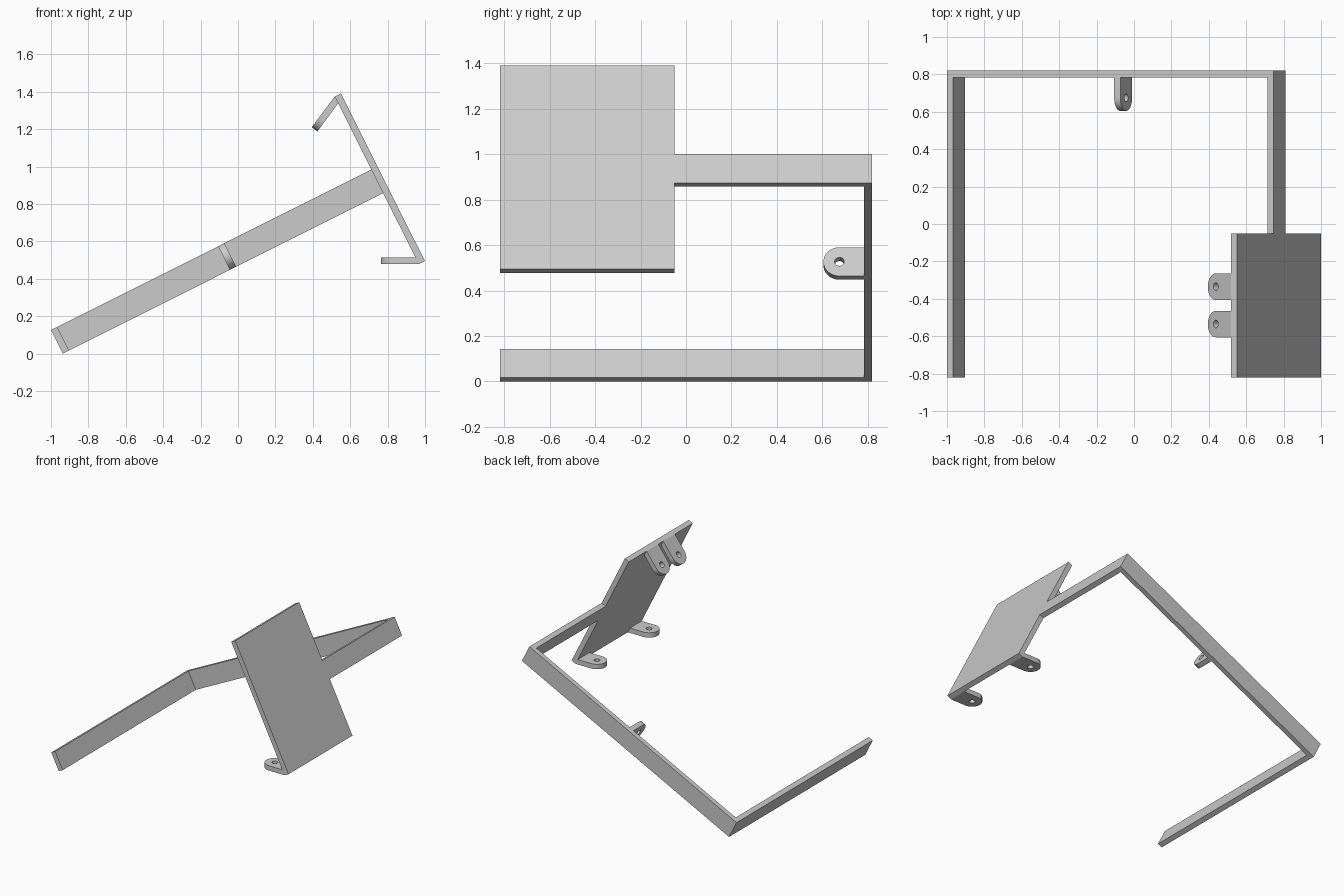
import bpy, bmesh
from math import sin, cos, pi, radians
from mathutils import Vector

if "Cube" in bpy.data.objects:
    bpy.data.objects.remove(bpy.data.objects["Cube"], do_unlink=True)

# Single grey material
GREY = (0.6, 0.6, 0.6, 1.0)
grey = bpy.data.materials.new("plain_grey")
grey.use_nodes = True
grey.diffuse_color = GREY
grey.node_tree.nodes["Principled BSDF"].inputs["Base Color"].default_value = GREY

# Tilted axes: u runs up the long bar, v across its height
TILT = radians(26.6)
Y = Vector((0, 1, 0))
U = Vector((cos(TILT), 0, sin(TILT)))
V = Vector((-sin(TILT), 0, cos(TILT)))
CORNER = Vector((-0.937, 0, 0))      # lowest corner of the frame
LENGTH, HEIGHT, THICK = 1.953, 0.141, 0.037
SIDE = 0.82                          # half depth
PLATE_EDGE = -0.05                   # back edge of the plate
PLATE_LOW, PLATE_HIGH = -0.425, 0.578


def prism(name, loops, origin, a, b, normal, depth):
    """Fill closed 2D loops (later ones are holes) on axes a, b and extrude."""
    bm = bmesh.new()
    for loop in loops:
        verts = [bm.verts.new((p, q, 0)) for p, q in loop]
        for i, vert in enumerate(verts):
            bm.edges.new((vert, verts[i - 1]))
    bmesh.ops.triangle_fill(bm, edges=bm.edges[:], use_beauty=True, normal=(0, 0, 1))
    top = bmesh.ops.extrude_face_region(bm, geom=bm.faces[:], use_keep_orig=True)
    for vert in [g for g in top["geom"] if isinstance(g, bmesh.types.BMVert)]:
        vert.co.z = depth
    for vert in bm.verts:
        p, q, r = vert.co
        vert.co = origin + a * p + b * q + normal * r
    bmesh.ops.recalc_face_normals(bm, faces=bm.faces[:])
    mesh = bpy.data.meshes.new(name)
    bm.to_mesh(mesh)
    bm.free()
    mesh.materials.append(grey)
    mesh.shade_smooth()
    mesh.set_sharp_from_angle(angle=radians(30))
    obj = bpy.data.objects.new(name, mesh)
    bpy.context.collection.objects.link(obj)
    return obj


def tab(name, origin, along, across, normal, length):
    """Round-ended lug with a pin hole; origin is the middle of its root."""
    r, hole = HEIGHT / 2, 0.021
    c = length - r
    arc = [(c + r * cos(t), r * sin(t)) for t in (pi * (i / 24 - 0.5) for i in range(25))]
    ring = [(c + hole * cos(t), hole * sin(t)) for t in (2 * pi * i / 24 for i in range(24))]
    prism(name, [[(0, -r)] + arc + [(0, r)]], origin, along, across, normal, THICK) \
        if hole <= 0 else prism(name, [[(0, -r)] + arc + [(0, r)], ring],
                                origin, along, across, normal, THICK)


# U-shaped frame: free arm, back bar and plate arm
inner = SIDE - THICK
frame_outline = [(0, -SIDE), (THICK, -SIDE), (THICK, inner), (LENGTH - THICK, inner),
                 (LENGTH - THICK, PLATE_EDGE), (LENGTH, PLATE_EDGE), (LENGTH, SIDE), (0, SIDE)]
prism("frame", [frame_outline], CORNER, U, Y, V, HEIGHT)

# Plate at the end of the arm
plate_outline = [(-SIDE, PLATE_LOW), (PLATE_EDGE, PLATE_LOW),
                 (PLATE_EDGE, PLATE_HIGH), (-SIDE, PLATE_HIGH)]
plate_base = CORNER + U * (LENGTH - THICK)
prism("plate", [plate_outline], plate_base, Y, V, U, THICK)

# Lug on the back bar
tab("bar_tab", CORNER + U + Y * inner + V * (HEIGHT / 2), -Y, V, U, 0.178)

# Paired lugs folded in from the plate's lower and upper edges
middle = (PLATE_EDGE - SIDE) / 2
outer_offset = (PLATE_EDGE + SIDE - HEIGHT) / 2
for side, sign in (("back", 1), ("front", -1)):
    tab("lower_tab_" + side, plate_base + V * PLATE_LOW + Y * (middle + sign * outer_offset),
        Vector((-1, 0, 0)), Y, Vector((0, 0, 1)), 0.202)
    fold = pi + 2 * TILT
    tab("upper_tab_" + side, plate_base + V * PLATE_HIGH + Y * (middle + sign * 0.1),
        Vector((cos(fold), 0, sin(fold))), Y, Vector((-sin(fold), 0, cos(fold))), 0.205)
